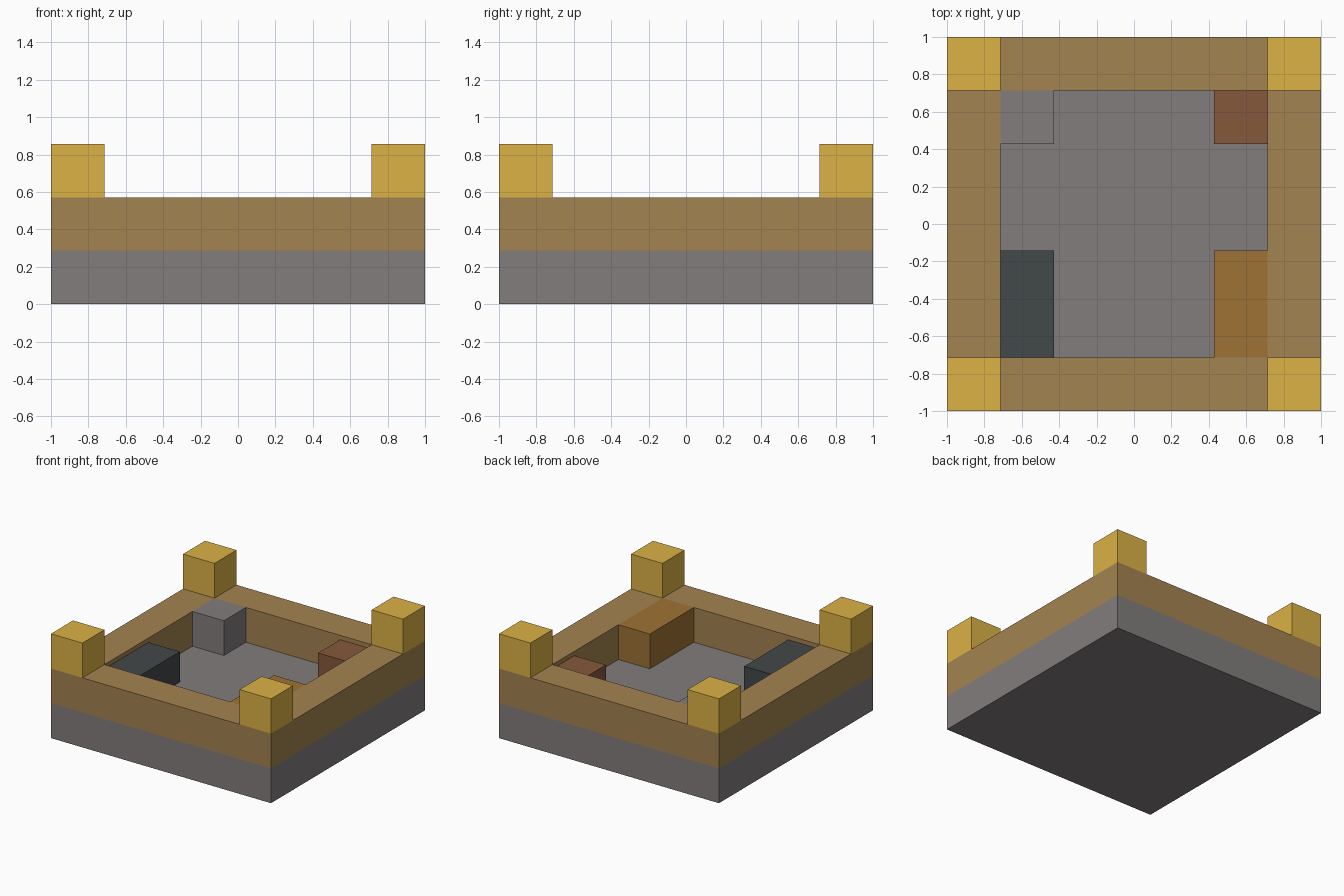
import bpy
import bmesh
from mathutils import Matrix, Vector

cube = bpy.data.objects.get("Cube")
if cube:
    bpy.data.objects.remove(cube, do_unlink=True)

U = 2 / 7            # one block of the seven-block-wide layout
LOW = 0.875 * U      # height of the slightly shorter blocks


def material(name, rgb):
    """Flat material from display colour values, stored as linear."""
    linear = [((c / 255 + 0.055) / 1.055) ** 2.4 for c in rgb] + [1]
    mat = bpy.data.materials.new(name)
    mat.use_nodes = True
    mat.diffuse_color = linear
    mat.node_tree.nodes["Principled BSDF"].inputs["Base Color"].default_value = linear
    return mat


stone = material("grey stone", (130, 125, 125))
planks = material("brown planks", (163, 131, 80))
gold = material("golden yellow", (220, 178, 70))
slate = material("dark slate", (66, 72, 73))
rust = material("reddish brown", (134, 88, 60))
amber = material("amber wood", (158, 114, 52))


def add_object(name, bm, mat):
    bmesh.ops.recalc_face_normals(bm, faces=bm.faces)
    mesh = bpy.data.meshes.new(name)
    bm.to_mesh(mesh)
    bm.free()
    mesh.materials.append(mat)
    obj = bpy.data.objects.new(name, mesh)
    bpy.context.collection.objects.link(obj)


def box(name, x, y, z, size, mat):
    """Box centred on x, y with its underside at z."""
    bm = bmesh.new()
    bmesh.ops.create_cube(bm, size=1)
    place = Matrix.Translation((x, y, z + size[2] / 2)) @ Matrix.Diagonal((*size, 1))
    bmesh.ops.transform(bm, matrix=place, verts=bm.verts)
    add_object(name, bm, mat)


# Foundation slab
box("foundation", 0, 0, 0, (2, 2, U), stone)

# Square ring of wall: inset a square, remove the middle, extrude upwards
bm = bmesh.new()
bmesh.ops.create_grid(bm, x_segments=1, y_segments=1, size=1,
                      matrix=Matrix.Translation((0, 0, U)))
bmesh.ops.inset_individual(bm, faces=bm.faces[:], thickness=U, use_even_offset=True)
middle = [f for f in bm.faces if f.calc_center_median().xy.length < U / 2]
bmesh.ops.delete(bm, geom=middle, context='FACES')
ring = bmesh.ops.extrude_face_region(bm, geom=bm.faces[:], use_keep_orig=True)
top = [v for v in ring["geom"] if isinstance(v, bmesh.types.BMVert)]
bmesh.ops.translate(bm, verts=top, vec=Vector((0, 0, U)))
add_object("wall", bm, planks)

# Corner posts
for side, sx in (("right", -1), ("left", 1)):
    for end, sy in (("front", -1), ("back", 1)):
        box(f"{end}_{side}_post", 3 * U * sx, 3 * U * sy, 2 * U, (U, U, U), gold)

# Furnishings along the inside of the wall
box("stone_block", -2 * U, 2 * U, U, (U, U, U), stone)
box("rust_block", 2 * U, 2 * U, U, (U, U, LOW), rust)
box("slate_chest", -2 * U, -1.5 * U, U, (U, 2 * U, LOW), slate)
box("amber_bench", 2 * U, -1.5 * U, U, (U, 2 * U, U), amber)
